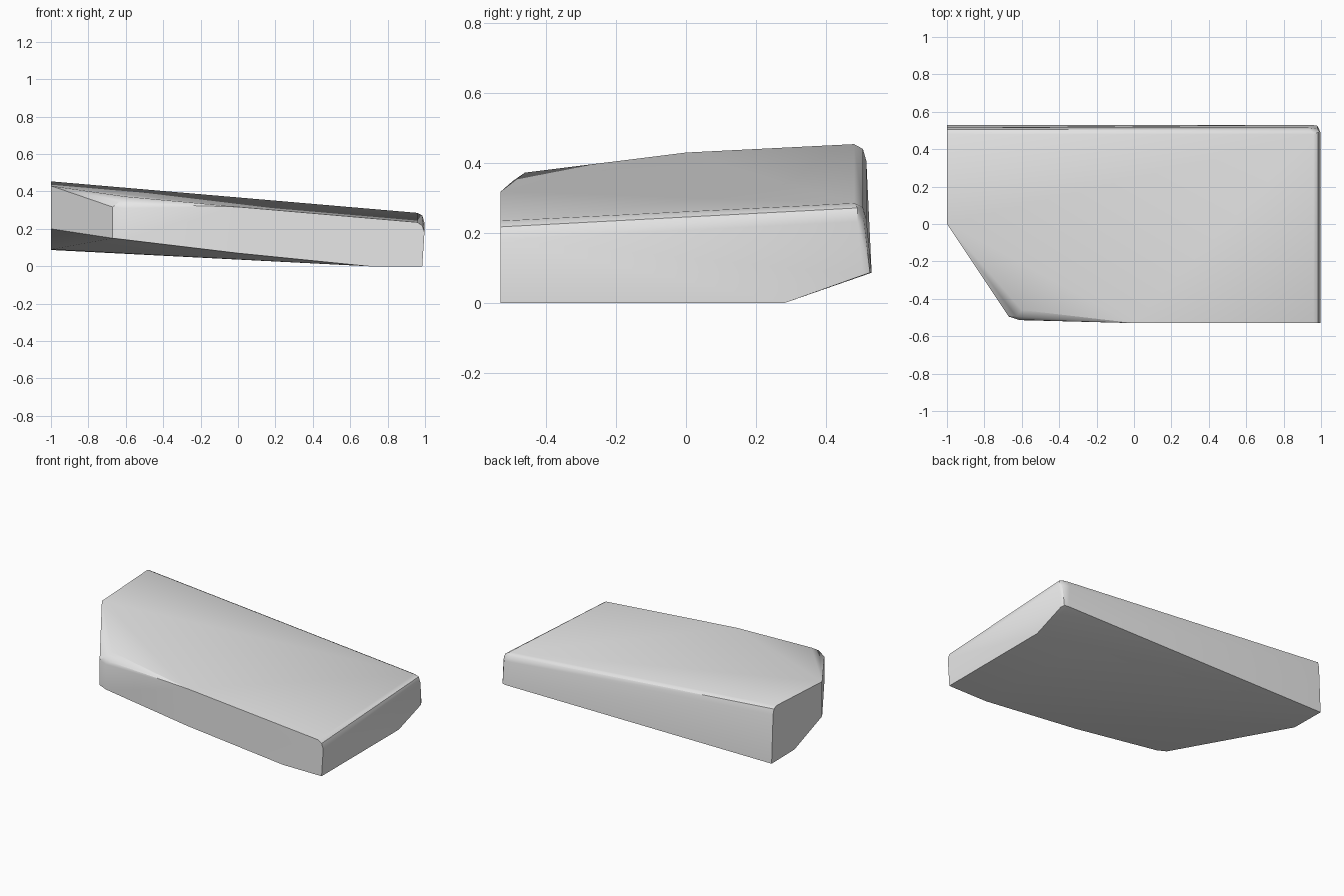
import bpy
import bmesh
import math

default = bpy.data.objects.get("Cube")
if default:
    bpy.data.objects.remove(default, do_unlink=True)


def make_material(name, colour):
    material = bpy.data.materials.new(name)
    material.use_nodes = True
    material.diffuse_color = colour
    shader = material.node_tree.nodes["Principled BSDF"]
    shader.inputs["Base Color"].default_value = colour
    return material


def top_height(x, y):
    """Height of the sloping top plane."""
    return 0.43 - 0.086 * x - 0.086 + 0.05 * y


def on_top(x, y, drop=0.0):
    return (x, y, top_height(x, y) - drop)


# Top plane outline: back edge, clipped corner and front edge
top_face = [on_top(-1, 0.48), on_top(-1, 0), on_top(-0.6, -0.46),
            on_top(0, -0.53), on_top(0.96, -0.53), on_top(0.96, 0.48)]

# Softened shoulder just below the top
shoulder = [on_top(-1, 0.505, 0.015), on_top(-1, 0.515, 0.05),
            on_top(-0.63, -0.495, 0.025), on_top(-0.58, -0.512, 0.035),
            on_top(-0.67, -0.495, 0.06), on_top(-0.61, -0.514, 0.06),
            on_top(0.985, -0.53, 0.015), on_top(0.997, -0.53, 0.05),
            on_top(0.985, 0.49, 0.012), on_top(0.997, 0.49, 0.05),
            on_top(0.94, 0.505, 0.015), on_top(0.93, 0.515, 0.05),
            on_top(0.98, 0.508, 0.05)]

# Lower edge: it rises towards the clipped corner and along the back
lower_edge = [(0.985, -0.53, 0), (0.7, -0.53, 0), (0, -0.53, 0.07),
              (-0.61, -0.514, 0.143), (-0.67, -0.495, 0.15), (-1, 0, 0.2),
              (-1, 0.29, 0.09), (-1, 0.53, 0.087),
              (0.95, 0.53, 0.087), (0.98, 0.525, 0.087), (0.99, 0.505, 0.08),
              (0.985, 0.28, 0), (0.7, 0.28, 0)]

# Skin the outlines as one convex slab
bm = bmesh.new()
for point in top_face + shoulder + lower_edge:
    bm.verts.new(point)
hull = bmesh.ops.convex_hull(bm, input=bm.verts)
unused = [v for v in bm.verts if not v.link_faces]
bmesh.ops.delete(bm, geom=unused, context="VERTS")
bmesh.ops.dissolve_limit(bm, angle_limit=math.radians(0.5),
                         verts=bm.verts, edges=bm.edges)
bmesh.ops.recalc_face_normals(bm, faces=bm.faces)

mesh = bpy.data.meshes.new("wedge_slab")
bm.to_mesh(mesh)
bm.free()
slab = bpy.data.objects.new("wedge_slab", mesh)
bpy.context.collection.objects.link(slab)
mesh.materials.append(make_material("light grey", (0.8, 0.8, 0.8, 1)))

# Soft shading over the shoulder, with crisp main edges
bpy.ops.object.select_all(action="DESELECT")
slab.select_set(True)
bpy.context.view_layer.objects.active = slab
bpy.ops.object.shade_smooth_by_angle(angle=math.radians(32))
